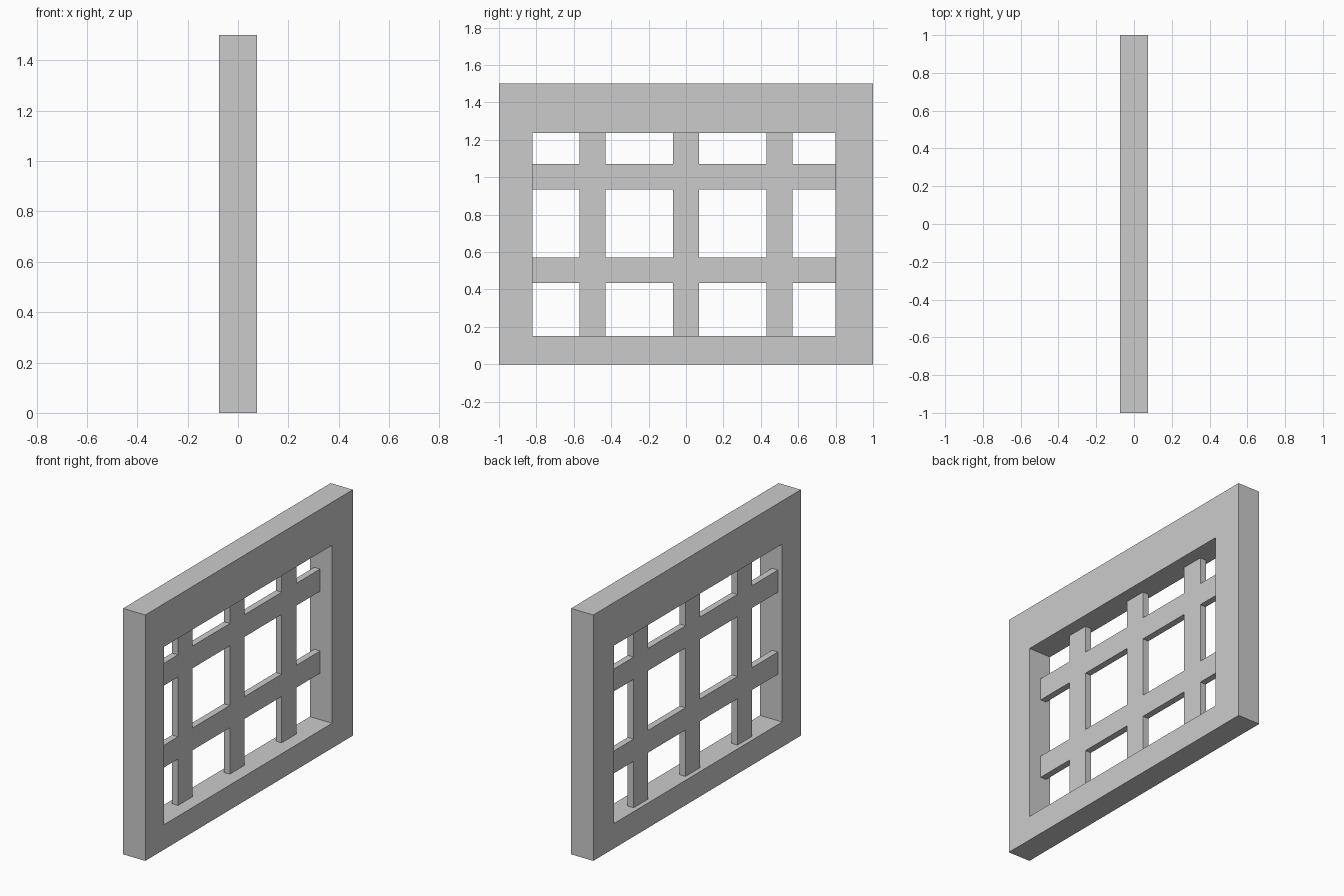
import bpy, bmesh

if "Cube" in bpy.data.objects:
    bpy.data.objects.remove(bpy.data.objects["Cube"])


def panel(name, ys, zs, solid, x0, x1):
    """Flat panel in the YZ plane made of the solid grid cells, extruded from x0 to x1."""
    bm = bmesh.new()
    grid = [[bm.verts.new((x0, y, z)) for z in zs] for y in ys]
    for i in range(len(ys) - 1):
        for j in range(len(zs) - 1):
            if solid(i, j):
                bm.faces.new((grid[i][j], grid[i][j + 1],
                              grid[i + 1][j + 1], grid[i + 1][j]))
    bmesh.ops.delete(bm, geom=[v for v in bm.verts if not v.link_faces], context='VERTS')
    ext = bmesh.ops.extrude_face_region(bm, geom=bm.faces[:], use_keep_orig=True)
    moved = [g for g in ext["geom"] if isinstance(g, bmesh.types.BMVert)]
    bmesh.ops.translate(bm, verts=moved, vec=(x1 - x0, 0, 0))
    bmesh.ops.recalc_face_normals(bm, faces=bm.faces[:])
    mesh = bpy.data.meshes.new(name)
    bm.to_mesh(mesh)
    bm.free()
    obj = bpy.data.objects.new(name, mesh)
    bpy.context.collection.objects.link(obj)
    return obj


# Opening in the frame
Y0, Y1, Z0, Z1 = -0.82, 0.80, 0.152, 1.237

# Outer frame: everything but the middle cell
panel("window_frame", [-1, Y0, Y1, 1], [0, Z0, Z1, 1.5],
      lambda i, j: (i, j) != (1, 1), -0.075, 0.075)

# Flush lattice: odd cells are bars, even cells are openings
half = 0.07
ys = [Y0] + [c + s for c in (-0.5, 0, 0.5) for s in (-half, half)] + [Y1]
zs = [Z0] + [c + s for c in (0.503, 1.003) for s in (-0.068, 0.068)] + [Z1]
panel("lattice_bars", ys, zs, lambda i, j: i % 2 or j % 2, -0.046, -0.006)
